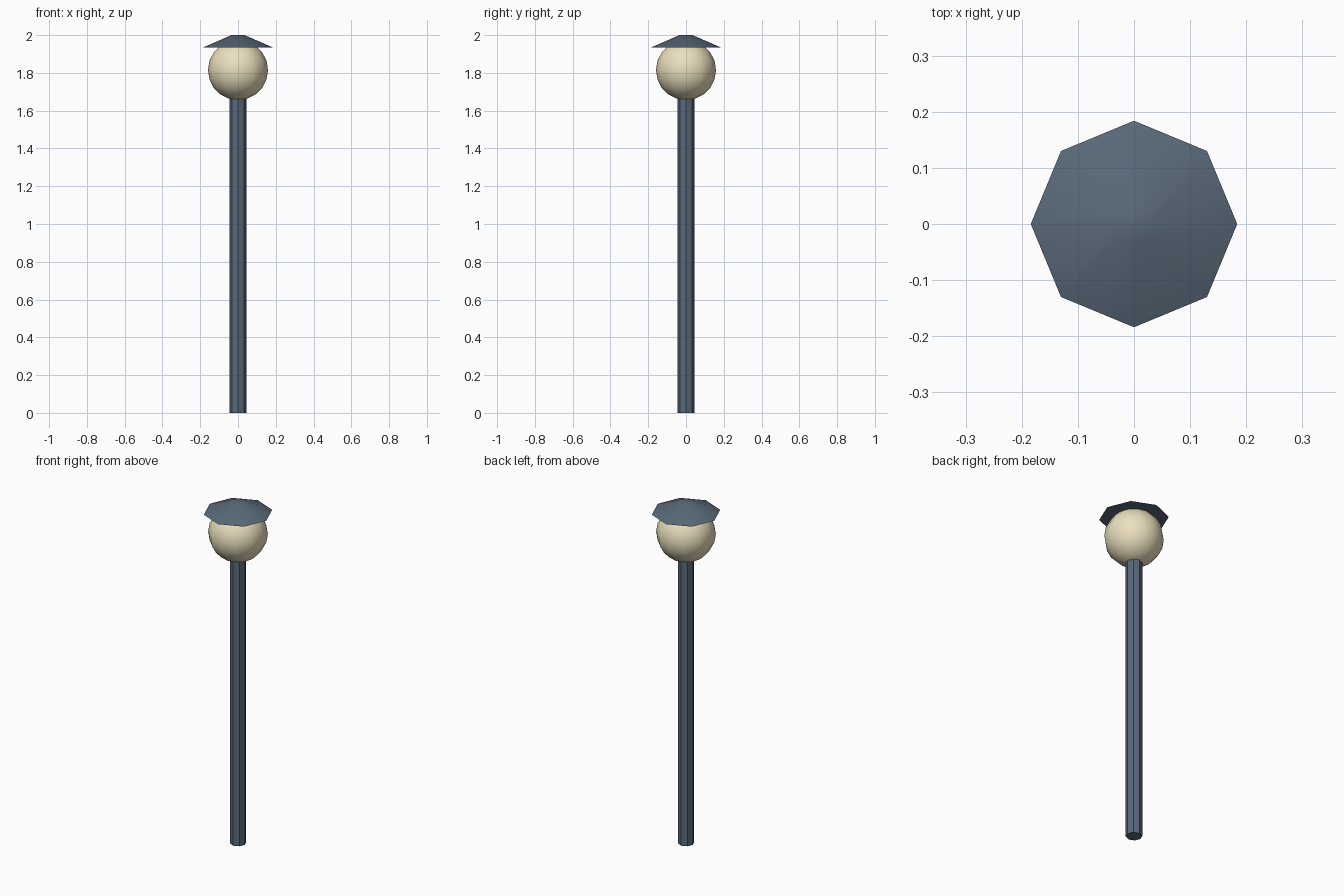
import bpy
from math import radians, pi

if "Cube" in bpy.data.objects:
    bpy.data.objects.remove(bpy.data.objects["Cube"])


def material(name, rgb):
    m = bpy.data.materials.new(name)
    m.diffuse_color = (*rgb, 1)
    m.use_nodes = True
    m.node_tree.nodes["Principled BSDF"].inputs["Base Color"].default_value = m.diffuse_color
    return m


def finish(name, mat, angle=30):
    ob = bpy.context.object
    ob.name = name
    ob.data.materials.append(mat)
    bpy.ops.object.shade_smooth_by_angle(angle=radians(angle))
    return ob


def tapered(name, sides, r_low, r_high, z_low, z_high, mat):
    bpy.ops.mesh.primitive_cone_add(
        vertices=sides, radius1=r_low, radius2=r_high, depth=z_high - z_low,
        location=(0, 0, (z_low + z_high) / 2))
    return finish(name, mat)


metal = material("blue_grey_metal", (0.10, 0.14, 0.19))
glass = material("warm_glass", (0.83, 0.75, 0.52))

# Octagonal post
tapered("post", 8, 0.044, 0.044, 0, 1.67, metal)

# Low-poly globe
bpy.ops.mesh.primitive_uv_sphere_add(
    segments=12, ring_count=10, radius=0.159, location=(0, 0, 1.815))
finish("globe", glass, 40)

# Shallow octagonal cap with a small flat top
tapered("cap", 8, 0.184, 0.035, 1.935, 2.0, metal)
